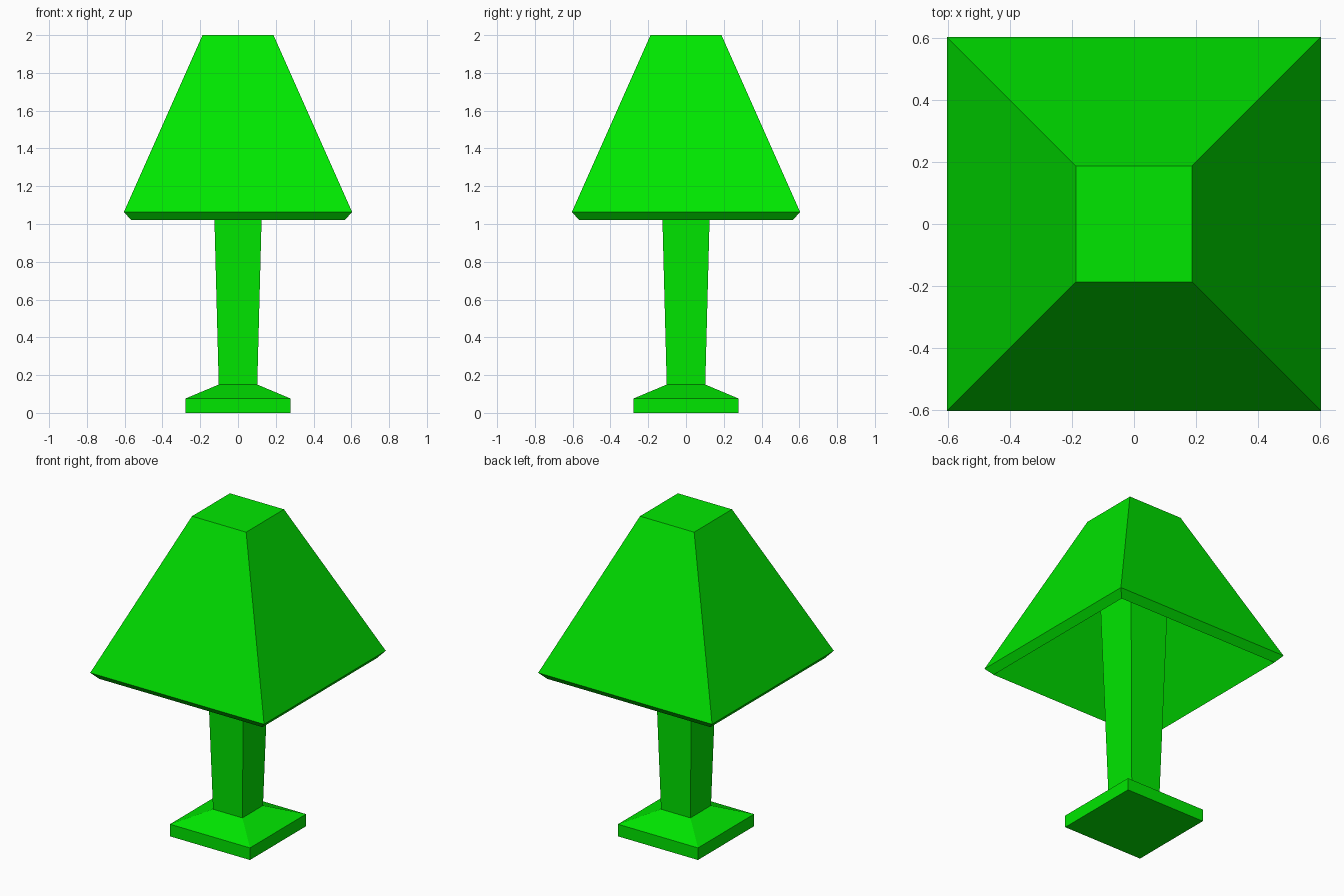
import bpy
import bmesh

cube = bpy.data.objects.get("Cube")
if cube:
    bpy.data.objects.remove(cube, do_unlink=True)

green = bpy.data.materials.new("bright_green")
green.use_nodes = True
color = (0, 0.8, 0, 1)
green.diffuse_color = color
bsdf = next(n for n in green.node_tree.nodes if n.type == "BSDF_PRINCIPLED")
bsdf.inputs["Base Color"].default_value = color
bsdf.inputs["Roughness"].default_value = 0.8


def square_loft(name, profile, cap_start=False, cap_end=False):
    """Join square rings given as (half width, height), running foot to top."""
    bm = bmesh.new()
    rings = [[bm.verts.new((sx * r, sy * r, z))
              for sx, sy in ((-1, -1), (1, -1), (1, 1), (-1, 1))]
             for r, z in profile]
    for low, high in zip(rings, rings[1:]):
        for i in range(4):
            j = (i + 1) % 4
            bm.faces.new((low[i], low[j], high[j], high[i]))
    if cap_start:
        bm.faces.new(rings[0][::-1])
    if cap_end:
        bm.faces.new(rings[-1])
    mesh = bpy.data.meshes.new(name)
    bm.to_mesh(mesh)
    bm.free()
    mesh.materials.append(green)
    obj = bpy.data.objects.new(name, mesh)
    bpy.context.collection.objects.link(obj)
    return obj


stem_foot = (0.102, 0.15)
stem_top = (0.143, 1.72)

# Foot: square slab with a sloped top, meeting the stem
square_loft("base", [(0.278, 0), (0.278, 0.076), stem_foot], cap_start=True)

# Stem: flares slightly upward into the shade
square_loft("stem", [stem_foot, stem_top])

# Shade: hollow underside from the stem to the bevelled rim, then up to the top
square_loft("shade", [stem_top, (0.567, 1.022), (0.604, 1.064), (0.188, 2)],
            cap_end=True)
